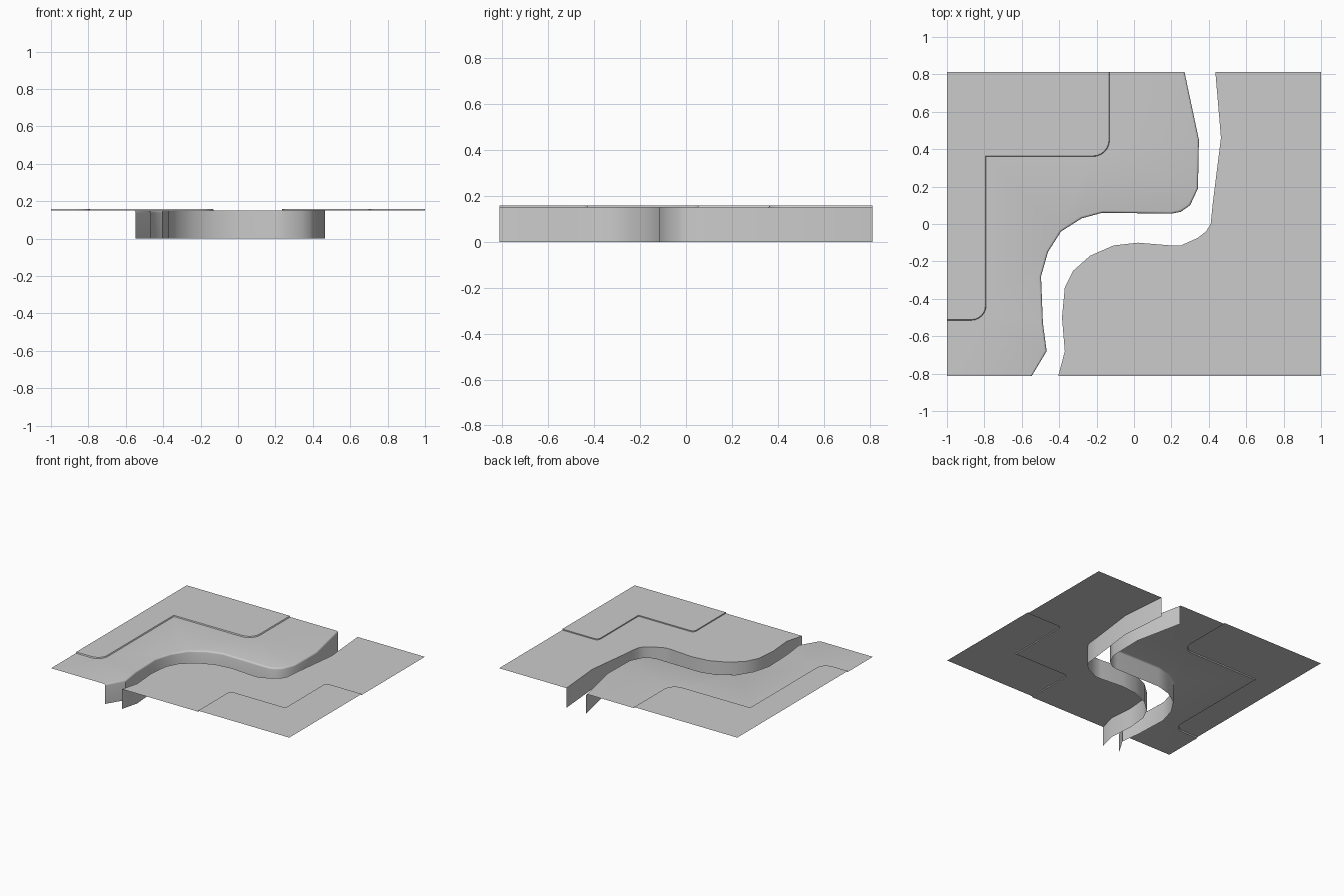
import bpy, bmesh, math
from mathutils import Vector

if "Cube" in bpy.data.objects:
    bpy.data.objects.remove(bpy.data.objects["Cube"])

BASE, TOP = 0.15, 0.158


def arc(cx, cy, r, a0, a1, n=6):
    """Points on a circular fillet, angles in degrees."""
    return [(cx + r * math.cos(math.radians(a0 + (a1 - a0) * i / n)),
             cy + r * math.sin(math.radians(a0 + (a1 - a0) * i / n))) for i in range(n + 1)]


def offset(path, d):
    """Shift an open path by d to its right, keeping the ends on the border."""
    out = []
    for i, p in enumerate(path):
        t = Vector(path[min(i + 1, len(path) - 1)]) - Vector(path[max(i - 1, 0)])
        t.normalize()
        y = p[1] if i in (0, len(path) - 1) else p[1] - t.x * d
        out.append((p[0] + t.y * d, y))
    return out


def build_bank(name, shore, step, low_a, low_b, high, bevel):
    """Shore wall, low ground, small step and raised ground as one open sheet."""
    bm = bmesh.new()

    def row(pts, z):
        return [bm.verts.new((x, y, z)) for x, y in pts]

    def strip(a, b):
        for i in range(len(a) - 1):
            bm.faces.new((a[i], a[i + 1], b[i + 1], b[i]))

    # shore wall, with a rounded lip where wanted
    rows = [row(shore, 0)]
    if bevel:
        for a in (0, 30, 60, 90):
            r = math.radians(a)
            rows.append(row(offset(shore, bevel * (1 - math.cos(r))),
                            BASE - bevel * (1 - math.sin(r))))
    else:
        rows.append(row(shore, BASE))
    for a, b in zip(rows, rows[1:]):
        strip(a, b)
    # low ground between the shore and the step
    foot = row(step, BASE)
    bm.faces.new(rows[-1] + row(low_a, BASE) + foot + row(low_b, BASE))
    # step and raised ground
    crest = row(offset(step, -0.004) if bevel else step, TOP)
    if bevel:
        crest[0].co.x, crest[0].co.y = step[0][0], step[0][1] + 0.004
        crest[-1].co.x = step[-1][0] - 0.004
    strip(foot, crest)
    bm.faces.new(crest + row(high, TOP))
    bmesh.ops.triangulate(bm, faces=[f for f in bm.faces if len(f.verts) > 4])
    bmesh.ops.recalc_face_normals(bm, faces=bm.faces)
    # ground must face upwards
    if sum(f.normal.z * f.calc_area() for f in bm.faces) < 0:
        bmesh.ops.reverse_faces(bm, faces=bm.faces)
    me = bpy.data.meshes.new(name)
    bm.to_mesh(me)
    bm.free()
    ob = bpy.data.objects.new(name, me)
    bpy.context.collection.objects.link(ob)
    bpy.context.view_layer.objects.active = ob
    ob.select_set(True)
    bpy.ops.object.shade_smooth_by_angle(angle=math.radians(35))
    ob.select_set(False)


Y = 0.813
# left river bank
left_shore = [(.27, Y), (.347, .45), (.342, .19), (.30, .10), (.25, .065), (.2, .055),
              (-.17, .06), (-.28, .03), (-.39, -.04), (-.46, -.15), (-.497, -.28),
              (-.487, -.53), (-.467, -.68), (-.547, -Y)]
left_step = ([(-1, -.515)] + arc(-.87, -.435, .08, -90, 0) + [(-.79, .36)]
             + arc(-.22, .45, .09, -90, 0) + [(-.13, Y)])
build_bank("left_bank", left_shore, left_step, [(-1, -Y)], [], [(-1, Y)], 0.012)

# right river bank
right_shore = [(.435, Y), (.465, .46), (.42, .1), (.41, 0), (.385, -.04), (.34, -.075),
               (.25, -.115), (.2, -.115), (.02, -.10), (-.11, -.115), (-.235, -.17),
               (-.325, -.25), (-.37, -.34), (-.385, -.5), (-.37, -.68), (-.405, -Y)]
right_step = ([(.235, -Y)] + arc(.265, -.46, .03, 180, 90) + [(.70, -.43)]
              + arc(.73, .025, .03, 180, 90) + [(1, .055)])
build_bank("right_bank", right_shore, right_step, [], [(1, Y)], [(1, -Y)], 0)
